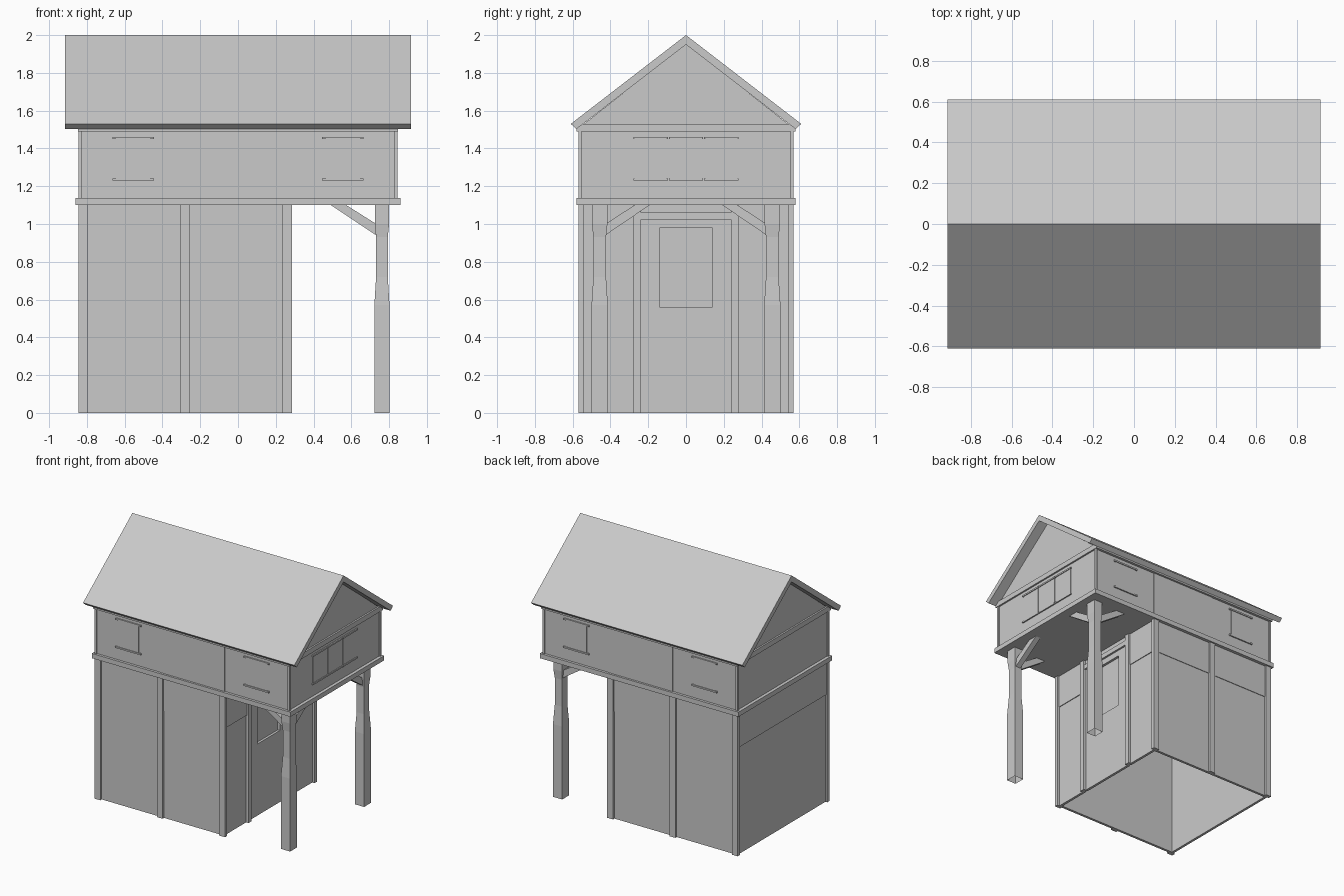
import bpy, bmesh

if "Cube" in bpy.data.objects:
    bpy.data.objects.remove(bpy.data.objects["Cube"])

grey = bpy.data.materials.new("plain grey")
grey.diffuse_color = (0.59, 0.59, 0.59, 1)
grey.use_nodes = True
grey.node_tree.nodes["Principled BSDF"].inputs["Base Color"].default_value = grey.diffuse_color


def finish(name, bm):
    bmesh.ops.recalc_face_normals(bm, faces=bm.faces)
    me = bpy.data.meshes.new(name)
    bm.to_mesh(me)
    bm.free()
    me.materials.append(grey)
    ob = bpy.data.objects.new(name, me)
    bpy.context.collection.objects.link(ob)
    return ob


def box(name, x0, x1, y0, y1, z0, z1):
    bm = bmesh.new()
    bmesh.ops.create_cube(bm, size=1)
    for v in bm.verts:
        v.co = ((x0 + x1) / 2 + v.co.x * (x1 - x0),
                (y0 + y1) / 2 + v.co.y * (y1 - y0),
                (z0 + z1) / 2 + v.co.z * (z1 - z0))
    return finish(name, bm)


def sided(name, x0, x1, y0, y1, z0, z1):
    # the same box on the front and the back
    box("front_" + name, x0, x1, -y1, -y0, z0, z1)
    box("back_" + name, x0, x1, y0, y1, z0, z1)


def prism(name, pts, axis, a, b):
    # extrude a profile (u, z) along x or y
    bm = bmesh.new()
    rings = []
    for d in (a, b):
        rings.append([bm.verts.new((d, u, z) if axis == 'x' else (u, d, z)) for u, z in pts])
    n = len(pts)
    bm.faces.new(rings[0])
    bm.faces.new(rings[1])
    for i in range(n):
        j = (i + 1) % n
        bm.faces.new((rings[0][i], rings[0][j], rings[1][j], rings[1][i]))
    return finish(name, bm)


# Roof slabs, gable walls and wall plate
prism("roof", [(0, 2), (0.61, 1.53), (0.58, 1.503), (0, 1.95), (-0.58, 1.503), (-0.61, 1.53)],
      'x', -0.915, 0.915)
prism("gable_block", [(-0.54, 1.53), (0.54, 1.53), (0, 1.955)], 'x', -0.835, 0.835)
box("wall_plate", -0.848, 0.848, -0.58, 0.58, 1.49, 1.53)

# Upper storey with corner trims and a slightly raised middle panel
box("upper_walls", -0.835, 0.835, -0.56, 0.56, 1.12, 1.5)
sided("upper_middle_panel", -0.28, 0.28, 0.555, 0.564, 1.13, 1.49)
for x in (-0.836, 0.836):
    sided("upper_corner_trim", x - 0.008, x + 0.008, 0.552, 0.568, 1.13, 1.495)
box("floor_band", -0.86, 0.86, -0.58, 0.58, 1.10, 1.137)

# Upper windows: rails above and below a thin pane
for x in (-0.555, 0.555):
    sided("window_pane", x - 0.09, x + 0.09, 0.555, 0.564, 1.24, 1.455)
    for z in (1.235, 1.455):
        sided("window_rail", x - 0.11, x + 0.11, 0.555, 0.57, z - 0.006, z + 0.006)
for y in (-0.187, 0, 0.187):
    box("end_window_pane", 0.83, 0.839, y - 0.085, y + 0.085, 1.24, 1.455)
    for z in (1.235, 1.455):
        box("end_window_rail", 0.83, 0.845, y - 0.091, y + 0.091, z - 0.006, z + 0.006)

# Lower storey: hollow walls, open at the bottom, upper strip slightly proud
sided("lower_wall", -0.825, 0.262, 0.53, 0.55, 0, 1.11)
sided("lower_wall_upper_strip", -0.825, 0.262, 0.54, 0.555, 0.84, 1.11)
box("left_wall", -0.83, -0.81, -0.54, 0.54, 0, 1.11)
box("left_wall_upper_strip", -0.837, -0.815, -0.54, 0.54, 0.84, 1.11)
for x in (-0.82, -0.28, 0.26):
    sided("wall_post", x - 0.025, x + 0.025, 0.54, 0.568, 0, 1.11)

# Right wall with door frame and recessed door window
for s in (-1, 1):
    y0, y1 = sorted((s * 0.26, s * 0.545))
    box("right_wall", 0.245, 0.265, y0, y1, 0, 1.11)
    box("right_wall_upper_strip", 0.25, 0.271, y0, y1, 0.84, 1.11)
    y0, y1 = sorted((s * 0.238, s * 0.278))
    box("door_post", 0.25, 0.285, y0, y1, 0, 1.11)
    y0, y1 = sorted((s * 0.14, s * 0.24))
    box("door_stile", 0.245, 0.265, y0, y1, 0, 1.03)
box("door_lintel", 0.25, 0.28, -0.24, 0.24, 1.025, 1.062)
box("above_door_panel", 0.245, 0.268, -0.24, 0.24, 1.06, 1.11)
box("door_top_rail", 0.245, 0.265, -0.14, 0.14, 0.98, 1.03)
box("door_lower_panel", 0.245, 0.265, -0.14, 0.14, 0, 0.56)
box("door_window_pane", 0.238, 0.246, -0.15, 0.15, 0.55, 0.99)

# Porch posts with a slim waist, and their braces
SECTIONS = [(0, 0.04), (0.57, 0.04), (0.72, 0.031), (0.93, 0.031), (1.0, 0.038), (1.11, 0.038)]
for s, side in ((-1, "front"), (1, "back")):
    bm = bmesh.new()
    prev = None
    for z, r in SECTIONS:
        ring = [bm.verts.new((0.762 + a * r, s * 0.457 + b * r * 1.08, z))
                for a, b in ((-1, -1), (1, -1), (1, 1), (-1, 1))]
        if prev:
            for i in range(4):
                j = (i + 1) % 4
                bm.faces.new((prev[i], prev[j], ring[j], ring[i]))
        prev = ring
    bm.faces.new(prev)
    finish(side + "_porch_post", bm)
    prism(side + "_long_brace", [(0.485, 1.105), (0.565, 1.105), (0.74, 0.995), (0.74, 0.935)],
          'y', s * 0.457 - 0.022, s * 0.457 + 0.022)
    prism(side + "_cross_brace",
          [(s * 0.185, 1.105), (s * 0.265, 1.105), (s * 0.435, 0.995), (s * 0.435, 0.935)],
          'x', 0.74, 0.784)
